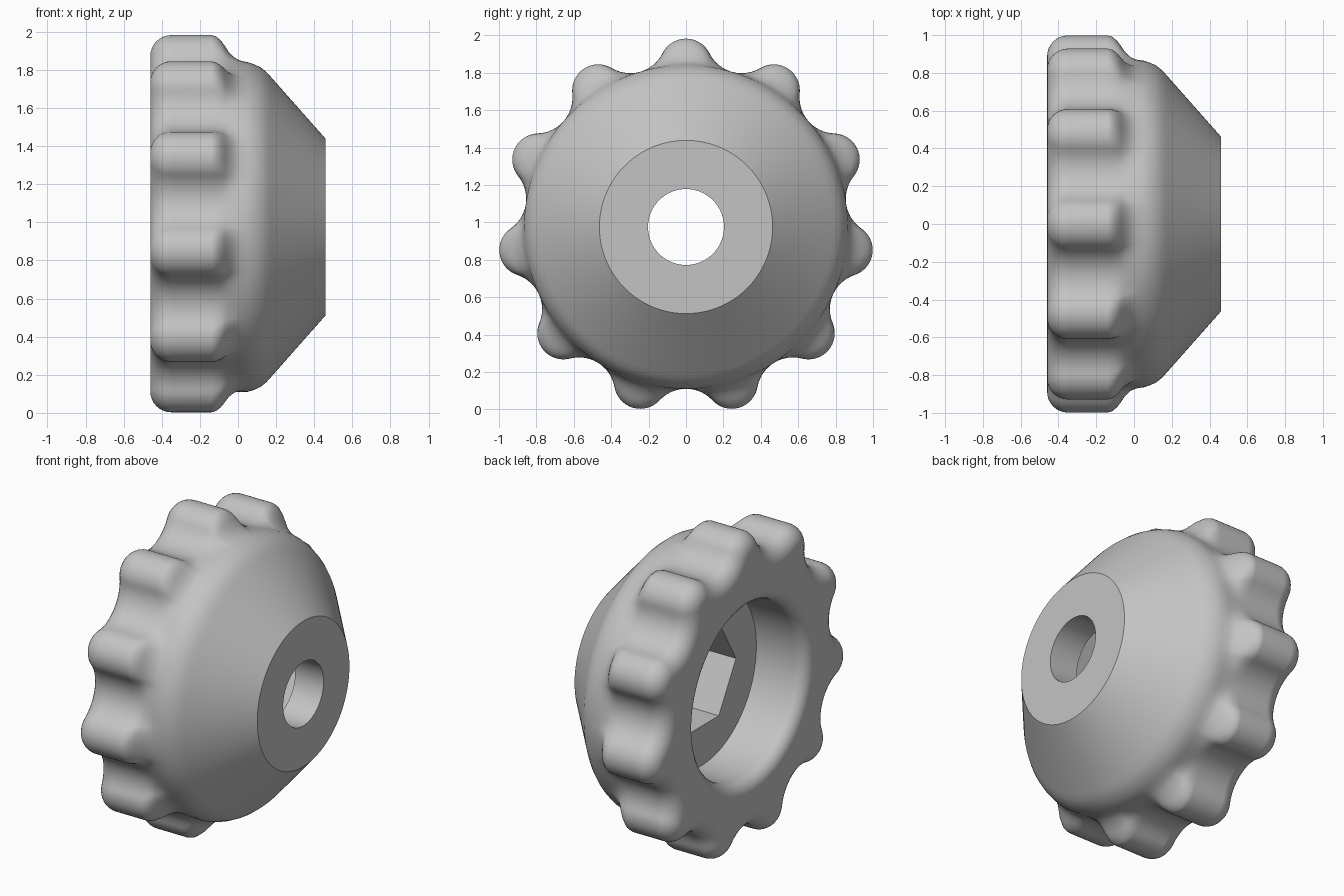
import bpy, bmesh
from math import sin, cos, pi, radians, hypot, atan2, sqrt

cube = bpy.data.objects.get("Cube")
if cube:
    bpy.data.objects.remove(cube, do_unlink=True)

AXIS_Z = 0.975
LOBES = 11
STEP = 2 * pi / LOBES
LOBE_DIST, LOBE_R, VALLEY = 0.867, 0.14, 0.865
BACK, FRONT = -0.46, 0.46

# Valley arc tangent to both neighbouring lobes
h = LOBE_DIST * sin(STEP / 2)
g = VALLEY - LOBE_DIST * cos(STEP / 2)
VALLEY_R = (h * h + g * g - LOBE_R ** 2) / (2 * (LOBE_R - g))
VALLEY_DIST = VALLEY + VALLEY_R
SWEEP = atan2(h, VALLEY_R + g)


def arc(dist, centre, radius, start, end, count):
    """Arc points (y, z) around a centre placed at a polar angle."""
    points = []
    for i in range(count):
        a = start + (end - start) * i / count
        points.append((dist * sin(centre) + radius * sin(a),
                       dist * cos(centre) + radius * cos(a)))
    return points


def lobed_outline(inset=0.0):
    points = []
    for k in range(LOBES):
        c = k * STEP
        m = c + STEP / 2
        tilt = SWEEP + STEP / 2
        points += arc(LOBE_DIST, c, LOBE_R - inset, c - tilt, c + tilt, 16)
        points += arc(VALLEY_DIST, m, VALLEY_R + inset,
                      m + pi + SWEEP, m + pi - SWEEP, 12)
    return points


OUTLINE = lobed_outline()


def ring(x, radius, blend=0.0):
    """Circle at x, blended towards the lobed outline."""
    result = []
    for y, z in OUTLINE:
        s = radius / hypot(y, z)
        s += (1 - s) * blend
        result.append((x, y * s, z * s))
    return result


def polygon(x, radius, sides):
    return [(x, radius * cos(2 * pi * i / sides), radius * sin(2 * pi * i / sides))
            for i in range(sides)]


def loft(name, rings):
    """Skin a list of equal rings and cap both ends."""
    bm = bmesh.new()
    loops = [[bm.verts.new(p) for p in r] for r in rings]
    n = len(loops[0])
    for a, b in zip(loops, loops[1:]):
        for i in range(n):
            j = (i + 1) % n
            bm.faces.new((a[i], a[j], b[j], b[i]))
    bm.faces.new(loops[0])
    bm.faces.new(loops[-1])
    bmesh.ops.recalc_face_normals(bm, faces=bm.faces)
    mesh = bpy.data.meshes.new(name)
    bm.to_mesh(mesh)
    bm.free()
    obj = bpy.data.objects.new(name, mesh)
    obj.location.z = AXIS_Z
    bpy.context.collection.objects.link(obj)
    return obj


rings = []
# Rear recess with a rounded lip
BORE, LIP = 0.55, 0.08
rings.append(ring(-0.11, BORE))
for i in range(7):
    a = pi / 2 * i / 6
    rings.append(ring(BACK + LIP * (1 - sin(a)), BORE + LIP * (1 - cos(a))))

# Rounded rear edge of the lobed grip
EDGE = 0.11
for i in range(9):
    a = pi / 2 * (1 - i / 8)
    inset = EDGE * (1 - cos(a))
    x = BACK + EDGE * (1 - sin(a))
    rings.append([(x, y, z) for y, z in lobed_outline(inset)])

# Lobes fading into the round body
for x, blend in ((-0.14, 1), (-0.115, 0.95), (-0.09, 0.8), (-0.07, 0.61),
                 (-0.05, 0.39), (-0.02, 0.18), (0.01, 0.06), (0.05, 0)):
    rings.append(ring(x, VALLEY, blend))

# Rounded shoulder and cone
for x, radius in ((0.085, 0.854), (0.12, 0.837), (0.15, 0.813),
                  (0.175, 0.785), (FRONT, 0.463)):
    rings.append(ring(x, radius))

knob = loft("knob_body", rings)

# Hexagonal nut pocket and shaft hole
cutters = [
    loft("nut_pocket_cutter", [polygon(x, 0.345, 6) for x in (-0.3, 0.26)]),
    loft("shaft_hole_cutter", [polygon(x, 0.203, 72) for x in (0.0, 0.6)]),
]
bpy.context.view_layer.objects.active = knob
for obj in bpy.context.selected_objects:
    obj.select_set(False)
knob.select_set(True)
for cutter in cutters:
    cutter.hide_render = True
    mod = knob.modifiers.new(cutter.name, "BOOLEAN")
    mod.operation = "DIFFERENCE"
    mod.solver = "EXACT"
    mod.object = cutter
    bpy.context.view_layer.update()
    bpy.ops.object.modifier_apply(modifier=mod.name)
for cutter in cutters:
    bpy.data.objects.remove(cutter, do_unlink=True)

# Grey plastic
grey = bpy.data.materials.new("grey_plastic")
grey.use_nodes = True
colour = (0.55, 0.55, 0.55, 1)
grey.diffuse_color = colour
grey.node_tree.nodes["Principled BSDF"].inputs["Base Color"].default_value = colour
knob.data.materials.clear()
knob.data.materials.append(grey)

bpy.ops.object.shade_smooth_by_angle(angle=radians(30))
weighted = knob.modifiers.new("even_shading", "WEIGHTED_NORMAL")
weighted.keep_sharp = True
